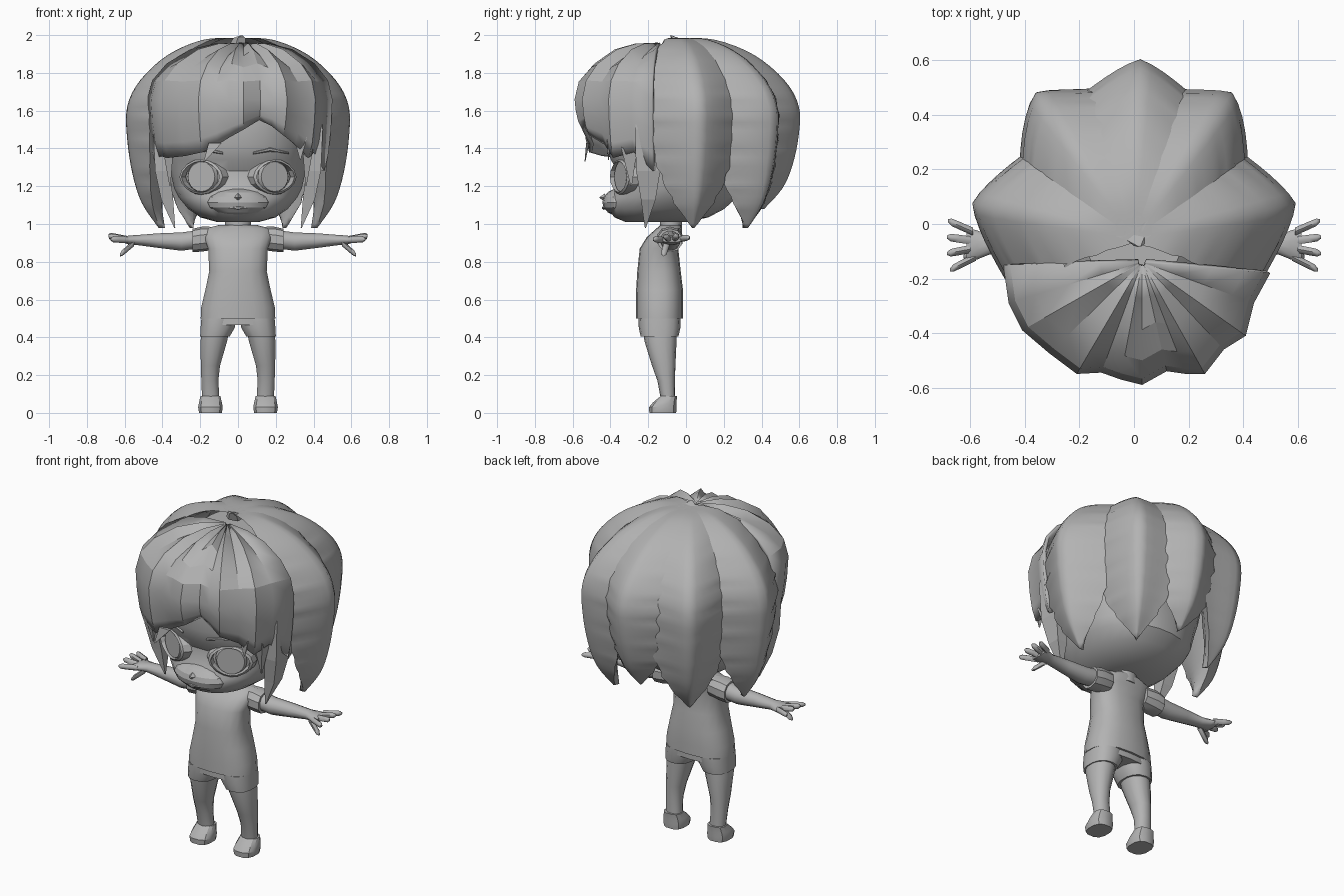
import bpy, bmesh, math
from mathutils import Vector, Matrix

if "Cube" in bpy.data.objects:
    bpy.data.objects.remove(bpy.data.objects["Cube"])

grey = bpy.data.materials.new("plain grey")
grey.diffuse_color = (0.45, 0.45, 0.45, 1)
grey.use_nodes = True
grey.node_tree.nodes["Principled BSDF"].inputs["Base Color"].default_value = grey.diffuse_color


def finish(name, bm, angle=40):
    bmesh.ops.recalc_face_normals(bm, faces=bm.faces)
    me = bpy.data.meshes.new(name)
    bm.to_mesh(me)
    bm.free()
    me.materials.append(grey)
    ob = bpy.data.objects.new(name, me)
    bpy.context.collection.objects.link(ob)
    if angle:
        bpy.ops.object.select_all(action='DESELECT')
        ob.select_set(True)
        bpy.context.view_layer.objects.active = ob
        bpy.ops.object.shade_smooth_by_angle(angle=math.radians(angle))
    return ob


def loft(name, rings, angle=40):
    """Skin a list of closed rings and cap both ends."""
    bm = bmesh.new()
    vs = [[bm.verts.new(p) for p in r] for r in rings]
    n = len(vs[0])
    for a, b in zip(vs, vs[1:]):
        for i in range(n):
            bm.faces.new((a[i], a[(i + 1) % n], b[(i + 1) % n], b[i]))
    bm.faces.new(vs[0])
    bm.faces.new(vs[-1])
    return finish(name, bm, angle)


def ring(c, a, b, n=14, power=2.0, axis='z'):
    out = []
    for i in range(n):
        t = math.tau * (i + 0.5) / n
        u, v = (math.copysign(abs(f(t)) ** (2 / power), f(t)) for f in (math.cos, math.sin))
        d = (a * u, b * v, 0) if axis == 'z' else (0, a * u, b * v)
        out.append(Vector(c) + Vector(d))
    return out


def spline(keys, t):
    """Catmull-Rom through equally spaced tuples, t in 0..1."""
    f = t * (len(keys) - 1)
    i = min(int(f), len(keys) - 2)
    u = f - i
    k = [keys[max(0, min(len(keys) - 1, i + d))] for d in (-1, 0, 1, 2)]
    return [0.5 * (2 * b + (c - a) * u + (2 * a - 5 * b + 4 * c - d) * u * u
                   + (3 * b - a - 3 * c + d) * u ** 3) for a, b, c, d in zip(*k)]


# Head, set back at eye level between brow and muzzle
loft("head", [ring((0, cy, z), rx, ry, 28, 2.2) for z, rx, ry, cy in (
    (1.01, .11, .16, -.16), (1.035, .20, .25, -.13), (1.08, .265, .31, -.105),
    (1.14, .315, .34, -.07), (1.19, .34, .325, -.05), (1.28, .36, .325, -.04),
    (1.34, .37, .36, -.04), (1.42, .38, .385, -.04),
    (1.6, .385, .39, -.03), (1.78, .33, .33, -.03), (1.9, .18, .2, -.03))], 35)

# Muzzle with nose and mouth
bm = bmesh.new()
bmesh.ops.create_uvsphere(bm, u_segments=16, v_segments=8, radius=1)
bm.transform(Matrix.Translation((0, -.345, 1.115)) @ Matrix.Diagonal((.17, .098, .075, 1)))
finish("muzzle", bm, 20)
bm = bmesh.new()
bmesh.ops.create_cone(bm, segments=4, radius1=.022, radius2=0, depth=.03, cap_ends=True)
bm.transform(Matrix.Translation((0, -.445, 1.14)) @ Matrix.Rotation(math.pi / 2, 4, 'X'))
finish("nose", bm, 0)
loft("mouth", [ring((x, -.435 + abs(x) * .3, 1.085), .01, r, 6, axis='x')
               for x, r in ((-.05, .003), (0, .01), (.05, .003))])

# Eyes: a flat disc inside a low almond lid
for s, side in ((1, "left"), (-1, "right")):
    place = (Matrix.Translation((s * .19, -.338, 1.25)) @ Matrix.Rotation(s * .42, 4, 'Z')
             @ Matrix.Rotation(math.pi / 2, 4, 'X'))
    bm = bmesh.new()
    bmesh.ops.create_cone(bm, segments=20, radius1=.088, radius2=.078, depth=.02, cap_ends=True)
    bm.transform(place)
    finish(side + "_eye", bm, 25)
    bm = bmesh.new()
    prof = ((1, -.02), (1.06, .022), (1.2, .014), (1.34, -.035))
    vs = [[bm.verts.new((k * .09 * (1 + .16 * abs(math.cos(t)) ** 3) * math.cos(t),
                         k * .078 * math.sin(t), h))
           for t in (math.tau * i / 16 for i in range(16))] for k, h in prof]
    for a, b in zip(vs, vs[1:]):
        for i in range(16):
            bm.faces.new((a[i], a[(i + 1) % 16], b[(i + 1) % 16], b[i]))
    bm.transform(place)
    finish(side + "_eyelid", bm, 20)
    loft(side + "_eyebrow", [ring((s * x, y, z), .012, r, 6, axis='x') for x, y, z, r in (
        (.08, -.408, 1.375, .006), (.17, -.382, 1.395, .012), (.27, -.318, 1.375, .004))])

# Big back and side locks: ridged petals falling from the crown (radius, height, half width)
LOCK = ((.015, 1.985, .02), (.19, 1.975, .09), (.38, 1.895, .17), (.53, 1.76, .225), (.6, 1.62, .24),
        (.6, 1.45, .23), (.57, 1.26, .18), (.52, 1.11, .105), (.43, .98, .006))


def lock(name, deg, reach, tip, depth, skew=0):
    d = Vector((math.cos(math.radians(deg)), math.sin(math.radians(deg)), 0))
    t = Vector((-d.y, d.x, 0))
    rings = []
    for j in range(33):
        r, z, w = spline(LOCK, j / 32)
        r, w = r * reach, max(w, .005)
        if z < 1.62:
            z = 1.62 - (1.62 - z) * (1.62 - tip) / .64
        dw = depth * w
        w *= 1 + .05 * math.sin(j * 2.3 + deg)
        us = [i / 6 for i in range(-6, 7)]
        outer = [(u, r - dw * (1 + skew * u) * abs(u) ** 1.3) for u in us]
        inner = [(u, r - dw * (1 + skew * u) - .03 * (1 - u * u)) for u in (.6, 0, -.6)]
        rings.append([Vector((0, -.05, z)) + d * max(q, 0) + t * (u * w) for u, q in outer + inner])
    loft(name, rings, 60)


lock("back_lock", 88, 1.08, 1.08, .72)
for s, side in ((1, "left"), (-1, "right")):
    lock(side + "_rear_lock", 90 - s * 34, 1.06, .98, .85, -.3 * s)
    lock(side + "_side_lock", 90 - s * 78, 1.0, .98, .74)

# Fringe: pleated dome over the forehead (rim x, rim y, lower edge z)
RIM = ((-.48, -.15, 1.30), (-.46, -.29, 1.36), (-.41, -.39, 1.35), (-.31, -.475, 1.36),
       (-.21, -.55, 1.38), (-.12, -.545, 1.42), (-.05, -.57, 1.46), (.03, -.59, 1.50),
       (.12, -.54, 1.55), (.19, -.55, 1.52), (.26, -.55, 1.47), (.33, -.46, 1.42),
       (.41, -.41, 1.35), (.44, -.29, 1.38), (.50, -.18, 1.28))
DOME = ((.03, 1.96), (.3, 1.955), (.55, 1.925), (.8, 1.85), (.95, 1.76), (1, 1.66))
bm = bmesh.new()
cols = []
for i, (x, y, low) in enumerate(RIM):
    rows = [(f, z - (.035 * math.sin(math.pi * f) if i % 2 else 0)) for f, z in DOME]
    rows += [(.985, 1.66 - (1.66 - low) * .4), (.955, 1.66 - (1.66 - low) * .75), (.91, low)]
    cols.append([bm.verts.new((.03 + (x - .03) * f, -.14 + (y + .14) * f, z)) for f, z in rows])
for a, b in zip(cols, cols[1:]):
    for k in range(len(a) - 1):
        bm.faces.new((a[k], b[k], b[k + 1], a[k + 1]))
fringe = finish("fringe", bm, 25)
thick = fringe.modifiers.new("thickness", 'SOLIDIFY')
thick.thickness = .02

# Pointed strands hanging beside the face and off the fringe
for s, side in ((1, "left"), (-1, "right")):
    loft(side + "_face_strand", [ring((s * x, y, z), a, b, 4) for x, y, z, a, b in (
        (.39, -.17, 1.72, .05, .09), (.41, -.20, 1.5, .055, .10), (.40, -.20, 1.28, .055, .09),
        (.375, -.20, 1.13, .045, .055), (.335, -.215, .98, .004, .004))], 0)
    loft(side + "_temple_strand", [ring((s * x, y, z), a, b, 4) for x, y, z, a, b in (
        (.36, -.29, 1.6, .05, .08), (.37, -.30, 1.4, .04, .06), (.36, -.29, 1.2, .004, .004))], 0)
for x, y, z, bx, by, bz in ((-.18, -.535, 1.33, -.12, -.52, 1.43), (.33, -.41, 1.34, .33, -.41, 1.46)):
    loft("fringe_tip", [ring((bx, by, bz), .05, .012, 4), ring((x, y, z), .003, .003, 4)], 0)
loft("crown_tuft", [ring((x, y, z), r, r * .6, 5) for x, y, z, r in (
    (0, -.04, 1.94, .05), (.01, -.06, 1.985, .035), (.02, -.08, 1.998, .008))], 0)

# Torso clothing and neck
loft("neck", [ring((0, -.08, z), .07, .06, 12) for z in (.95, 1.06)])
loft("shirt", [ring((0, cy, z), rx, ry, 18, 2.5) for z, rx, ry, cy in (
    (.5, .2, .125, -.14), (.56, .197, .125, -.14), (.65, .175, .124, -.14), (.75, .154, .115, -.143),
    (.87, .16, .102, -.143), (.93, .18, .088, -.12), (.975, .175, .068, -.09),
    (.995, .1, .055, -.08))], 35)
loft("shorts_waist", [ring((0, -.14, z), .192, .112, 18, 2.5) for z in (.465, .53)])

for s, side in ((1, "left"), (-1, "right")):
    # Sleeve, arm and fingers
    loft(side + "_sleeve", [ring((s * x, -.085, z), ry, rz, 10, 2.2, 'x') for x, z, ry, rz in (
        (.12, .925, .06, .06), (.19, .92, .07, .066), (.24, .913, .066, .062))], 30)
    loft(side + "_arm", [ring((s * x, cy, cz), ry, rz, 12, axis='x') for x, cz, rz, cy, ry in (
        (.16, .925, .05, -.085, .055), (.3, .907, .05, -.083, .052), (.42, .912, .04, -.08, .043),
        (.53, .915, .028, -.077, .036), (.575, .915, .025, -.077, .055),
        (.615, .917, .014, -.077, .066))], 50)
    for base, tip in (((.59, -.028, .922), (.682, .012, .928)), ((.6, -.06, .922), (.685, -.048, .94)),
                      ((.6, -.092, .92), (.685, -.108, .935)), ((.58, -.12, .915), (.675, -.168, .92)),
                      ((.55, -.10, .9), (.625, -.12, .836))):
        a, b = Vector(base), Vector(tip)
        pts = [(a.lerp(b, f), r) for f, r in ((0, .017), (.5, .017), (.85, .016), (1, .007))]
        loft(side + "_finger", [ring((s * p.x, p.y, p.z), r, r, 6, axis='x') for p, r in pts], 60)

    # Shorts leg, leg and shoe
    loft(side + "_shorts_leg", [ring((s * x, -.14, z), rx, ry, 14, 2.4) for z, x, rx, ry in (
        (.405, .122, .08, .1), (.45, .108, .092, .11), (.5, .1, .096, .112))], 35)
    loft(side + "_leg", [ring((s * x, cy, z), rx, ry, 14, 2.2) for z, x, rx, cy, ry in (
        (.46, .115, .075, -.14, .09), (.38, .128, .072, -.135, .085), (.25, .146, .052, -.118, .062),
        (.17, .149, .046, -.105, .046), (.07, .144, .047, -.095, .038))], 40)
    loft(side + "_shoe", [ring((s * .146, cy, z), rx, ry, 12, 2.6) for z, rx, cy, ry in (
        (0, .062, -.123, .073), (.03, .067, -.123, .075), (.055, .062, -.113, .064),
        (.09, .054, -.09, .044))], 30)
